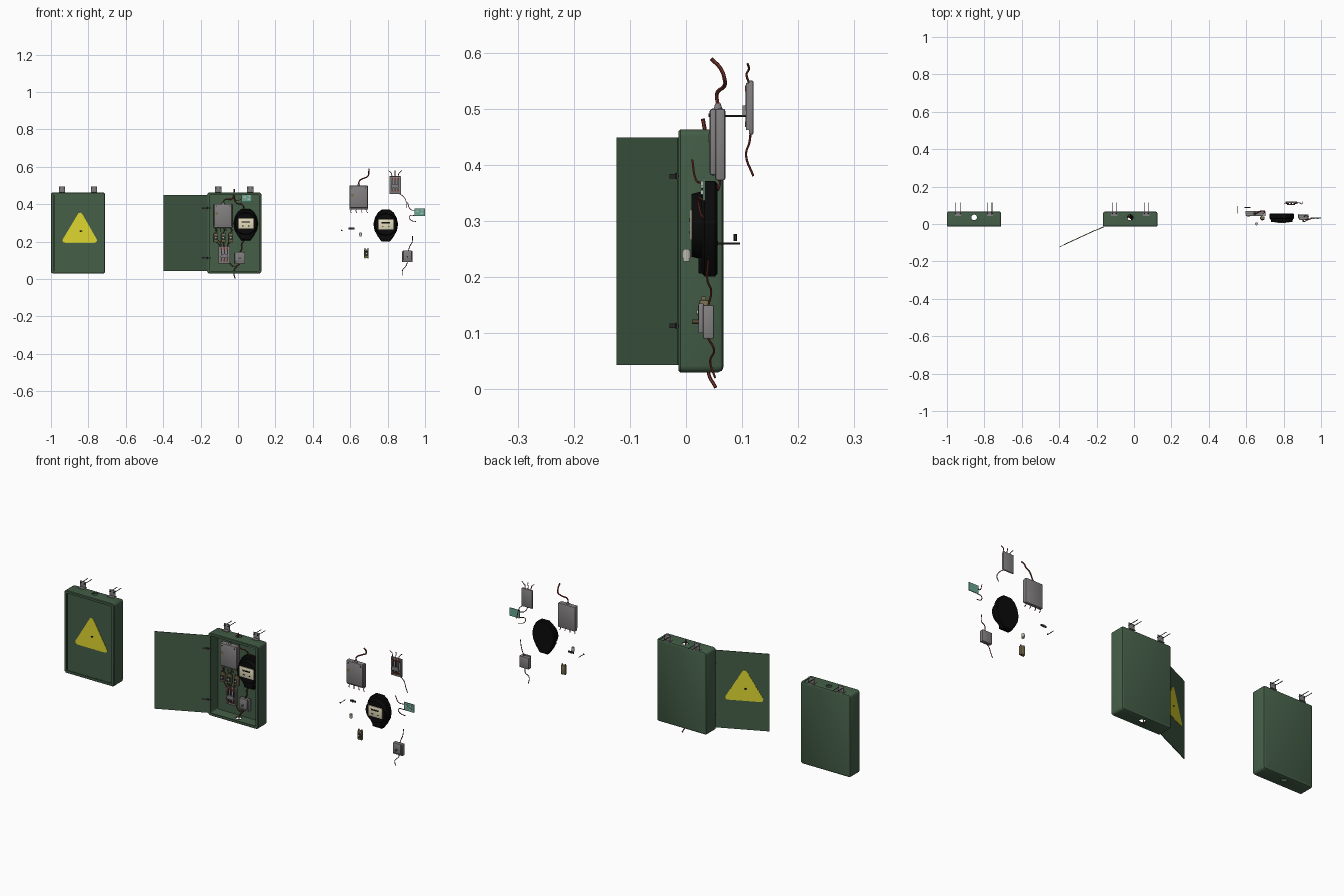
import bpy, bmesh, math
from mathutils import Vector, Matrix

if "Cube" in bpy.data.objects:
    bpy.data.objects.remove(bpy.data.objects["Cube"])

def mat(name, r, g, b):
    m = bpy.data.materials.new(name)
    m.diffuse_color = (r, g, b, 1)
    m.use_nodes = True
    m.node_tree.nodes["Principled BSDF"].inputs["Base Color"].default_value = m.diffuse_color
    return m

GREEN = mat("cabinet green", .058, .112, .064)
YELLOW = mat("warning yellow", .74, .68, .03)
GREY = mat("casing grey", .225, .215, .215)
BLACK = mat("black plastic", .003, .003, .003)
CREAM = mat("dial cream", .78, .72, .5)
RED = mat("wire red brown", .19, .036, .024)
TEAL = mat("board teal", .14, .38, .29)
BRASS = mat("dull brass", .19, .16, .08)
DARK = mat("dark metal", .03, .03, .03)
PALE = mat("pale ceramic", .5, .5, .43)

# current group: name prefix and transform shared by its parts
PRE, M = "", Matrix()

def group(prefix, x=0, y=0, z=0, rot=0):
    global PRE, M
    PRE = prefix
    M = Matrix.Translation((x, y, z)) @ Matrix.Rotation(rot, 4, 'Z')

def add(bm, name, m):
    bmesh.ops.recalc_face_normals(bm, faces=bm.faces)
    me = bpy.data.meshes.new(PRE + name)
    bm.to_mesh(me)
    bm.free()
    me.materials.append(m)
    ob = bpy.data.objects.new(PRE + name, me)
    ob.matrix_world = M
    bpy.context.collection.objects.link(ob)
    return ob

def box(name, m, x, y, z, bevel=0):
    """x, y, z are (min, max) pairs"""
    bm = bmesh.new()
    bmesh.ops.create_cube(bm, size=1)
    for v in bm.verts:
        v.co = [(p[0] + p[1]) / 2 + c * (p[1] - p[0]) for c, p in zip(v.co, (x, y, z))]
    if bevel:
        bmesh.ops.bevel(bm, geom=bm.edges[:], offset=bevel, segments=2, affect='EDGES', profile=.5)
    return add(bm, name, m)

def loft(name, m, rings):
    bm = bmesh.new()
    vs = [[bm.verts.new(p) for p in r] for r in rings]
    n = len(vs[0])
    for a, b in zip(vs, vs[1:]):
        for i in range(n):
            bm.faces.new((a[i], a[(i + 1) % n], b[(i + 1) % n], b[i]))
    bm.faces.new(vs[0])
    bm.faces.new(vs[-1][::-1])
    return add(bm, name, m)

def prism(name, m, pts, y0, y1):
    return loft(name, m, [[(x, y, z) for x, z in pts] for y in (y0, y1)])

def rod(name, m, a, b, r, r2=None, n=16):
    a, b = Vector(a), Vector(b)
    bm = bmesh.new()
    bmesh.ops.create_cone(bm, cap_ends=True, segments=n, radius1=r, radius2=r if r2 is None else r2,
                          depth=(b - a).length)
    rot = (b - a).to_track_quat('Z', 'Y').to_matrix().to_4x4()
    bm.transform(Matrix.Translation((a + b) / 2) @ rot)
    return add(bm, name, m)

def wire(name, pts, r=.002, m=RED):
    cu = bpy.data.curves.new(name, 'CURVE')
    cu.dimensions, cu.bevel_depth, cu.bevel_resolution, cu.use_fill_caps = '3D', r, 1, True
    sp = cu.splines.new('BEZIER')
    sp.bezier_points.add(len(pts) - 1)
    sp.resolution_u = 6
    for bp, p in zip(sp.bezier_points, pts):
        bp.co = p
        bp.handle_left_type = bp.handle_right_type = 'AUTO'
    tmp = bpy.data.objects.new("tmp", cu)
    bpy.context.collection.objects.link(tmp)
    bpy.context.view_layer.update()
    bm = bmesh.new()
    bm.from_mesh(tmp.evaluated_get(bpy.context.evaluated_depsgraph_get()).to_mesh())
    bpy.data.objects.remove(tmp)
    return add(bm, name, m)

def rounded(w, h, inset, y, r=.012, zc=.2465):
    r = max(r - inset, .002)
    out = []
    for k, (sx, sz) in enumerate(((1, 1), (-1, 1), (-1, -1), (1, -1))):
        for s in range(4):
            t = math.radians(90 * k + 30 * s)
            out.append((sx * (w / 2 - inset - r) + r * math.cos(t), y,
                        zc + sz * (h / 2 - inset - r) + r * math.sin(t)))
    return out

# ---------- cabinets ----------
def cabinet():
    prof = ((.010, .067), (.003, .064), (0, .057), (0, -.010), (.003, -.013),
            (.014, -.013), (.014, -.009), (.005, -.009), (.005, .061))
    tray = loft("cabinet_shell", GREEN, [rounded(.29, .433, i, y) for i, y in prof])
    cut = rod("cable_hole_cutter", GREEN, (0, .035, -.1), (0, .035, .6), .015, n=24)
    mod = tray.modifiers.new("cable holes", 'BOOLEAN')
    mod.operation, mod.solver, mod.object = 'DIFFERENCE', 'EXACT', cut
    bpy.context.view_layer.objects.active = tray
    bpy.ops.object.modifier_apply(modifier=mod.name)
    bpy.data.objects.remove(cut)
    # wall hangers with two nails each
    for s in (-.086, .085):
        box("hanger_foot", GREY, (s - .017, s + .017), (.042, .067), (.462, .466))
        box("hanger_plate", GREY, (s - .017, s + .017), (.058, .062), (.462, .496), .001)
        for d in (-.011, .011):
            rod("hanger_nail", DARK, (s + d, .05, .487), (s + d, .116, .487), .0016, n=8)
            rod("hanger_nail_head", DARK, (s + d, .055, .487), (s + d, .058, .487), .004, n=10)

def door():
    """hinge line at local origin, door runs along +x"""
    box("door", GREEN, (0, .26), (0, .003), (.043, .449))
    tri = []
    for cx, cz, a0 in ((.141, .342, 30), (.060, .207, 150), (.218, .207, 270)):
        tri += [(cx + .013 * math.cos(math.radians(a0 + 30 * k)),
                 cz + .013 * math.sin(math.radians(a0 + 30 * k))) for k in range(5)]
    prism("warning_triangle", YELLOW, tri, -.0015, .001)
    bolt = ((.138, .26), (.152, .262), (.148, .257), (.153, .256), (.139, .25), (.142, .255), (.136, .256))
    prism("warning_bolt", BLACK, bolt, -.002, 0)

group("closed_", -.855)
cabinet()
group("closed_", -.985, -.007)
door()
group("open_", -.02)
cabinet()
group("open_", -.163, -.0125, 0, math.radians(-155.3))
door()
for z in (.113, .38):
    box("hinge_leaf", DARK, (.0, .03), (.003, .005), (z - .004, z + .004))
    rod("hinge_pin", DARK, (.002, .004, z - .005), (.002, .004, z + .005), .0025, n=10)
group("open_")
for z in (.113, .38):
    box("hinge_bracket", DARK, (-.168, -.145), (-.0145, -.0125), (z - .003, z + .003))

# ---------- components, each built around its own centre in x and z ----------
def main_case():
    box("main_case_back", GREY, (-.05, .05), (.052, .070), (-.064, .064), .004)
    box("main_case_cover", GREY, (-.048, .048), (.042, .055), (-.055, .064), .005)
    rod("main_case_gland", GREY, (0, .057, .062), (0, .057, .073), .008, .005)
    for x in (-.036, .036):
        rod("main_case_screw", DARK, (x, .040, .052), (x, .043, .052), .003, n=8)
    box("main_case_plate", BRASS, (-.04, -.026), (.0405, .043), (.005, .02))
    for x in (-.038, -.013, .013, .038):
        wire("main_case_leg", [(x, .06, -.062), (x * 1.1, .06, -.072), (x * 1.15 + .004, .057, -.082)], .0018)

def meter():
    half = ((.022, .085), (.042, .070), (.058, .043), (.066, .008), (.060, -.026), (.044, -.056), (.023, -.085))
    pts = list(half) + [(-x, z) for x, z in half[::-1]]
    loft("meter_base", BLACK, [[(x * s, y, z * s) for x, z in pts]
                               for s, y in ((.94, .028), (1, .033), (1, .052), (.94, .056))])
    rod("meter_drum", BLACK, (0, .03, .006), (0, .010, .006), .061, .056, 32)
    box("meter_dial", CREAM, (-.039, .041), (.007, .012), (-.02, .034), .001)
    box("meter_counter", BLACK, (-.022, .022), (.006, .01), (.012, .019))
    for x in (-.02, .012):
        box("meter_mark", BLACK, (x, x + .008), (.006, .01), (-.008, -.004))
    box("meter_terminal_cover", BLACK, (-.026, .026), (.022, .05), (-.08, -.05), .003)

def switch():
    box("switch_plate", GREY, (-.031, .031), (.112, .120), (-.048, .048), .002)
    for x in (-.025, .025):
        box("switch_rail", GREY, (x - .003, x + .003), (.107, .113), (-.04, .044))
    for x in (-.016, 0, .016):
        box("switch_blade", DARK, (x - .003, x + .003), (.106, .110), (-.03, .034))
        for z in (-.03, .034):
            box("switch_clip", RED, (x - .004, x + .004), (.105, .113), (z - .005, z + .005))
        wire("switch_lead", [(x, .112, .044), (x * 1.2, .108, .06), (x * 1.5, .112, .068), (x * 2.2, .11, .078)], .002)
    prism("switch_handle", GREY, ((-.022, -.014), (.022, -.014), (.016, .004), (-.016, .004)), .101, .108)

def fuse():
    box("fuse_body", BRASS, (-.012, .012), (.024, .040), (-.024, .022), .002)
    box("fuse_face", DARK, (-.008, .008), (.021, .026), (-.014, .012), .001)
    rod("fuse_button", PALE, (0, .022, 0), (0, .019, 0), .004, n=12)
    for x in (-.008, .008):
        box("fuse_prong", BRASS, (x - .002, x + .002), (.028, .036), (-.027, .028))

def board():
    box("board", TEAL, (-.028, .028), (.030, .034), (-.021, .021))
    for x, z, w in ((-.012, .006, .006), (.01, -.006, .006), (.012, .01, .004)):
        box("board_chip", PALE, (x - w, x + w), (.026, .031), (z - .004, z + .004))

def relay():
    box("relay_case", GREY, (-.028, .028), (.030, .050), (-.03, .03), .003)
    box("relay_cover", GREY, (-.023, .023), (.022, .032), (-.02, .033), .002)
    rod("relay_button", BRASS, (0, .023, 0), (0, .011, 0), .004, n=10)

# spare parts laid out on the right
group("spare_", .645, 0, .436)
main_case()
wire("main_case_cable", [(0, .057, .07), (.005, .055, .09), (.03, .068, .104), (.05, .069, .115),
                         (.054, .062, .135), (.056, .045, .153)], .0035)
group("spare_", .79, 0, .286)
meter()
group("spare_", .84, 0, .502)
switch()
wire("switch_tail", [(.024, .115, -.046), (.045, .113, -.062), (.058, .107, -.085), (.06, .12, -.122)])
group("spare_", .972, 0, .357)
board()
wire("board_lead_upper", [(-.028, .028, .01), (-.05, .018, .016), (-.066, .011, .052)])
wire("board_lead_lower", [(-.024, .028, -.018), (-.055, .022, -.02), (-.05, .025, -.04), (-.02, .03, -.05)])
group("spare_", .906, 0, .12)
relay()
wire("relay_lead_upper", [(.005, .04, .03), (.012, .045, .055), (.024, .038, .075), (.027, .04, .11)])
wire("relay_lead_lower", [(0, .04, -.03), (-.008, .05, -.05), (-.025, .043, -.07), (-.028, .052, -.1)])
group("spare_", .687, 0, .137)
fuse()
group("spare_")
rod("insulator", PALE, (.655, .001, .228), (.655, .001, .25), .0065, n=16)
rod("insulator_rim", PALE, (.655, .001, .234), (.655, .001, .246), .008, n=16)
rod("nail", DARK, (.555, .055, .26), (.555, .096, .26), .0016, n=8)
rod("nail_head", DARK, (.555, .055, .26), (.555, .057, .26), .004, n=10)
box("loose_hinge", DARK, (.59, .622), (.086, .090), (.266, .275))
rod("loose_hinge_pin", DARK, (.604, .088, .264), (.604, .088, .277), .003, n=8)

# the same components fitted in the open cabinet
group("fitted_", -.08, -.01, .338)
main_case()
group("fitted_", .042, .002, .29)
meter()
group("fitted_", -.073, -.062, .13)
switch()
for x in (-.118, -.078, -.038):
    group("fitted_", x, .012, .222)
    fuse()
group("fitted_", .048, .015, .432)
board()
group("fitted_", .01, .005, .112)
relay()

# wiring inside the open cabinet
group("fitted_")
wire("supply_cable", [(-.02, .03, .482), (-.022, .035, .455), (-.03, .04, .43), (-.07, .045, .425), (-.08, .047, .405)], .0035)
wire("meter_feed", [(-.025, .035, .44), (-.005, .03, .405), (.02, .035, .40), (.035, .045, .37)], .003)
wire("board_feed", [(.022, .045, .43), (-.01, .045, .42), (-.02, .04, .445)])
for x in (-.118, -.078, -.038):
    wire("fuse_lead_upper", [(x, .047, .275), (x + .006, .045, .262), (x, .045, .246)])
    wire("fuse_lead_lower", [(x, .045, .2), (x * .6 - .03, .04, .185), (x * .5 - .036, .048, .172)])
wire("meter_drop", [(.035, .042, .21), (.02, .045, .185), (.022, .042, .165), (.01, .045, .142)], .003)
wire("switch_link", [(-.045, .05, .088), (-.03, .045, .07), (-.005, .045, .072), (.005, .045, .085)])
wire("outlet_cable", [(.012, .04, .084), (-.008, .05, .066), (-.02, .043, .045), (-.022, .04, .03), (-.015, .053, .003)], .003)

# smooth where round, crisp at edges
bpy.ops.object.select_all(action='SELECT')
bpy.context.view_layer.objects.active = bpy.context.selected_objects[0]
bpy.ops.object.shade_smooth_by_angle(angle=math.radians(35))
